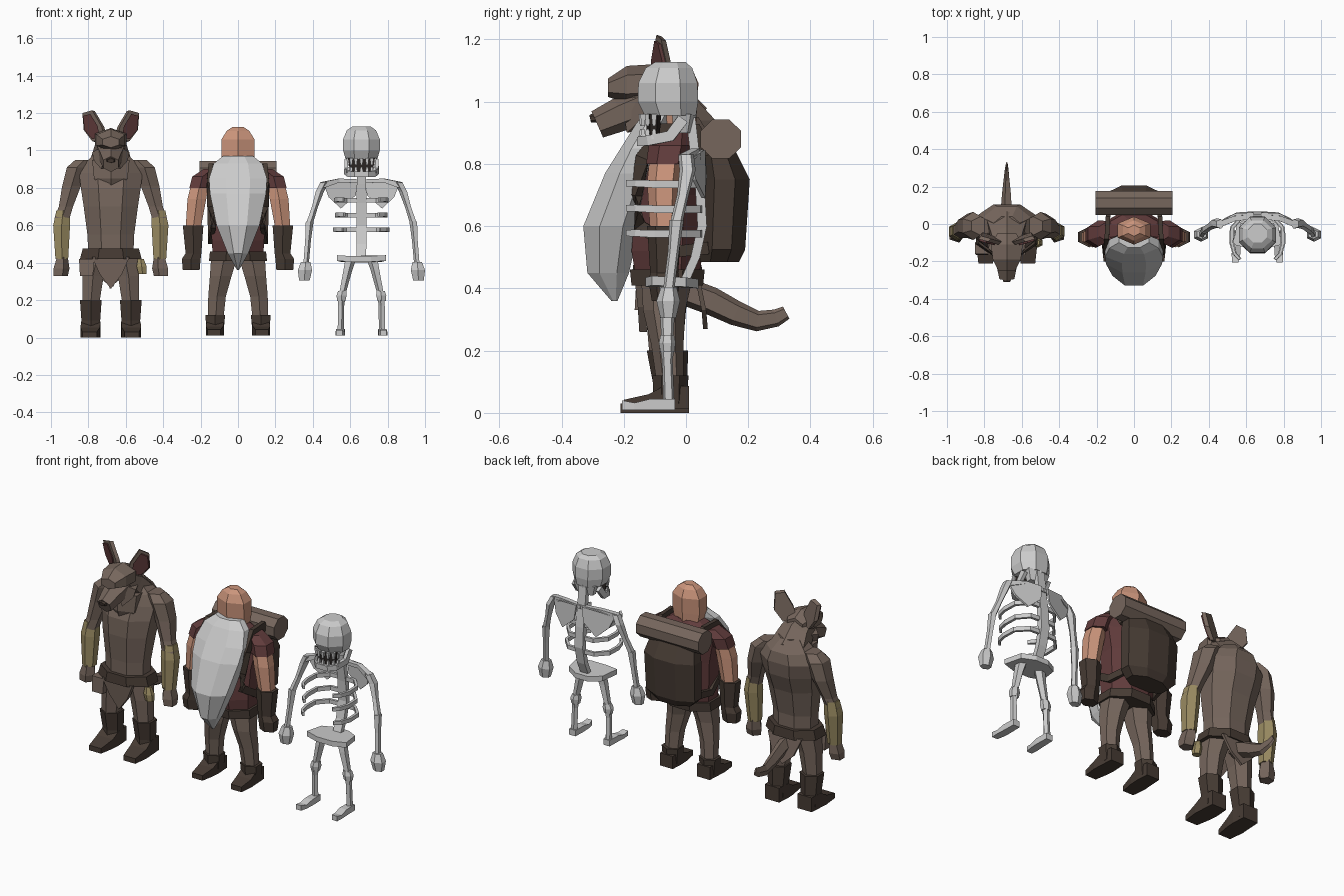
import bpy, bmesh, math
from mathutils import Vector


def material(name, r, g, b):
    m = bpy.data.materials.new(name)
    m.diffuse_color = (r, g, b, 1)
    return m


FUR = material("brown", 0.18, 0.133, 0.108)
DARK = material("dark brown leather", 0.062, 0.044, 0.034)
MAROON = material("maroon", 0.12, 0.045, 0.045)
SKIN = material("skin", 0.60, 0.30, 0.20)
BONE = material("light grey", 0.60, 0.60, 0.60)
WRAP = material("straw wrap", 0.33, 0.265, 0.125)
BLACK = material("mouth black", 0.025, 0.02, 0.018)

RAT, MINER, BONES = -0.68, 0.0, 0.66    # x centre of each figure


def finish(name, mat, cx, bm, mirror):
    if mirror:
        geo = bmesh.ops.duplicate(bm, geom=bm.verts[:] + bm.edges[:] + bm.faces[:])["geom"]
        for v in [g for g in geo if isinstance(g, bmesh.types.BMVert)]:
            v.co.x = -v.co.x
    bmesh.ops.translate(bm, verts=bm.verts, vec=(cx, 0, 0))
    bmesh.ops.recalc_face_normals(bm, faces=bm.faces)
    me = bpy.data.meshes.new(name)
    bm.to_mesh(me)
    bm.free()
    me.materials.append(mat)
    ob = bpy.data.objects.new(name, me)
    bpy.context.collection.objects.link(ob)
    return ob


def sweep(name, mat, cx, rings, n=6, axis="Z", mirror=False):
    """Skin n-sided rings (x, y, z, half width, half depth); axis None follows the path."""
    bm = bmesh.new()
    ang = [2 * math.pi * (i + 0.5) / n for i in range(n)]
    mc = max(abs(math.cos(t)) for t in ang)
    ms = max(abs(math.sin(t)) for t in ang)
    pts = [Vector(r[:3]) for r in rings]
    loops = []
    for i, r in enumerate(rings):
        if axis:
            u, v = {"Z": ((1, 0, 0), (0, 1, 0)), "Y": ((1, 0, 0), (0, 0, 1)),
                    "X": ((0, 1, 0), (0, 0, 1))}[axis]
            u, v = Vector(u), Vector(v)
        else:
            t = (pts[min(i + 1, len(pts) - 1)] - pts[max(i - 1, 0)]).normalized()
            u = t.cross(Vector((0, 0, 1))).normalized()
            v = u.cross(t)
        loops.append([bm.verts.new(pts[i] + u * r[3] * math.cos(a) / mc + v * r[4] * math.sin(a) / ms)
                      for a in ang])
    for p, q in zip(loops, loops[1:]):
        for i in range(n):
            j = (i + 1) % n
            bm.faces.new((p[i], p[j], q[j], q[i]))
    bm.faces.new(loops[0])
    bm.faces.new(loops[-1])
    return finish(name, mat, cx, bm, mirror)


def plate(name, mat, cx, pts, depth, mirror=False):
    """Flat outline thickened along the depth vector."""
    bm = bmesh.new()
    a = [bm.verts.new(p) for p in pts]
    b = [bm.verts.new(Vector(p) + Vector(depth)) for p in pts]
    bm.faces.new(a)
    bm.faces.new(b[::-1])
    for i in range(len(a)):
        j = (i + 1) % len(a)
        bm.faces.new((a[j], a[i], b[i], b[j]))
    return finish(name, mat, cx, bm, mirror)


def foot(name, mat, cx, x, w, h, z0, heel, toe):
    sweep(name, mat, cx, [(x, heel, z0 + h / 2, w * .9, h / 2), (x, heel - .08, z0 + h / 2, w, h / 2),
                          (x + .003, heel - .13, z0 + h * .32, w, h * .32),
                          (x + .006, toe, z0 + .015, w * .75, .015)], 4, "Y", True)


# ---- Rat figure: body, hunched neck and head
sweep("rat_torso", FUR, RAT, [(0, -.06, .43, .12, .09), (0, -.06, .55, .125, .09), (0, -.05, .70, .145, .11),
      (0, -.03, .80, .16, .125), (0, -.01, .88, .17, .115), (0, -.01, .94, .13, .105), (0, -.02, 1.0, .07, .06)], 8)
sweep("rat_neck", FUR, RAT, [(0, .0, .92, .11, .09), (0, -.07, 1.0, .085, .08), (0, -.13, 1.04, .07, .06)], 6, None)
sweep("rat_chest_ruff", FUR, RAT, [(0, -.10, .78, .02, .04), (0, -.10, .85, .09, .06), (0, -.09, .95, .10, .07)], 6)
sweep("rat_head", FUR, RAT, [(0, -.05, 1.04, .05, .05), (0, -.11, 1.06, .085, .06), (0, -.19, 1.055, .075, .06),
      (0, -.25, 1.045, .045, .03)], 6, "Y")
sweep("rat_snout", FUR, RAT, [(0, -.11, 1.0, .075, .06), (0, -.21, .96, .055, .055), (0, -.285, .927, .04, .046)], 6, None)
sweep("rat_nose", DARK, RAT, [(0, -.287, .95, .026, .018), (0, -.308, .945, .018, .012)], 6, None)
plate("rat_cheek_tuft", FUR, RAT, [(.05, -.17, 1.02), (.10, -.13, .99), (.09, -.14, .945), (.05, -.19, .90),
                                   (.04, -.20, .96)], (-.02, .05, .01), True)
plate("rat_ear", FUR, RAT, [(.03, -.11, 1.06), (.05, -.11, 1.13), (.10, -.095, 1.215), (.152, -.08, 1.20),
                            (.145, -.06, 1.11), (.10, -.075, 1.05)], (-.015, .016, -.005), True)
plate("rat_inner_ear", MAROON, RAT, [(.06, -.112, 1.07), (.07, -.113, 1.13), (.11, -.102, 1.195), (.148, -.09, 1.185),
                                     (.142, -.072, 1.11), (.10, -.087, 1.06)], (0, .01, 0), True)

# Rat arms, wraps and hands
sweep("rat_upper_arm", FUR, RAT, [(.14, -.01, .95, .05, .05), (.18, -.01, .91, .055, .075), (.21, -.01, .81, .05, .065),
      (.24, -.03, .70, .038, .045), (.26, -.04, .64, .04, .045)], 6, "Z", True)
sweep("rat_arm_wrap", WRAP, RAT, [(.255, -.035, .68, .036, .044), (.263, -.04, .60, .045, .052),
      (.262, -.05, .42, .034, .04)], 6, "Z", True)
sweep("rat_hand", FUR, RAT, [(.262, -.05, .43, .032, .038), (.268, -.055, .37, .047, .045),
      (.272, -.06, .33, .042, .035)], 5, "Z", True)

# Rat legs, belt, cloth and tail
sweep("rat_trousers", FUR, RAT, [(.07, -.06, .45, .07, .08), (.095, -.065, .33, .057, .065),
      (.107, -.065, .18, .045, .052)], 6, "Z", True)
sweep("rat_boot_shaft", DARK, RAT, [(.107, -.06, .20, .058, .066), (.107, -.05, .09, .05, .055),
      (.107, -.05, .02, .05, .058)], 6, "Z", True)
foot("rat_boot_foot", DARK, RAT, .107, .052, .085, 0, .01, -.21)
sweep("rat_belt", DARK, RAT, [(0, -.06, .42, .165, .115), (0, -.06, .475, .15, .11)], 8)
plate("rat_front_cloth", FUR, RAT, [(-.10, -.165, .43), (.10, -.165, .43), (.06, -.155, .34), (0, -.15, .26),
                                    (-.06, -.155, .34)], (0, .025, 0))
plate("rat_back_cloth", FUR, RAT, [(-.11, .03, .43), (.11, .03, .43), (.07, .05, .33), (0, .055, .27),
                                   (-.07, .05, .33)], (0, .015, 0))
sweep("rat_pouch", FUR, RAT, [(-.13, -.13, .42, .04, .03), (-.13, -.13, .33, .035, .035)], 4)
sweep("rat_flask", WRAP, RAT, [(.16, -.10, .42, .016, .016), (.165, -.10, .38, .027, .027),
                               (.17, -.10, .34, .022, .022)], 6)
sweep("rat_tail", FUR, RAT, [(0, .0, .39, .035, .045), (0, .08, .36, .032, .045), (0, .16, .32, .026, .04),
      (0, .23, .295, .018, .033), (0, .29, .305, .011, .028), (0, .322, .322, .005, .022)], 5, None)

# ---- Bearded miner: head, beard, torso
sweep("miner_head", SKIN, MINER, [(0, -.03, .88, .07, .06), (0, -.035, .97, .088, .07), (0, -.035, 1.06, .088, .075),
      (0, -.035, 1.105, .06, .055), (0, -.035, 1.125, .03, .03)], 6)
sweep("miner_beard", BONE, MINER, [(0, -.08, .97, .08, .045), (0, -.105, .93, .13, .055), (0, -.15, .85, .155, .06),
      (0, -.18, .77, .15, .08), (0, -.24, .60, .115, .09), (0, -.25, .45, .055, .067), (0, -.23, .36, .005, .01)], 8)
sweep("miner_tunic", MAROON, MINER, [(0, -.06, .43, .135, .10), (0, -.06, .52, .14, .115), (0, -.05, .70, .15, .11),
      (0, -.04, .82, .175, .10), (0, -.035, .89, .15, .085), (0, -.035, .93, .075, .06)], 8)
sweep("miner_belt", DARK, MINER, [(0, -.06, .41, .155, .115), (0, -.06, .46, .15, .12)], 8)

# Miner arms and legs
sweep("miner_sleeve", MAROON, MINER, [(.14, -.04, .90, .045, .055), (.19, -.05, .86, .055, .07),
      (.205, -.06, .80, .055, .068)], 6, "Z", True)
sweep("miner_arm", SKIN, MINER, [(.20, -.06, .84, .045, .055), (.22, -.07, .74, .05, .055),
      (.24, -.07, .58, .04, .045)], 6, "Z", True)
sweep("miner_glove", DARK, MINER, [(.24, -.07, .60, .055, .055), (.238, -.07, .45, .042, .045),
      (.25, -.07, .42, .05, .05), (.25, -.07, .36, .045, .04)], 6, "Z", True)
sweep("miner_trousers", FUR, MINER, [(.07, -.06, .45, .072, .085), (.092, -.07, .33, .058, .068),
      (.112, -.06, .22, .047, .052), (.12, -.05, .08, .04, .042)], 6, "Z", True)
sweep("miner_boot_shaft", DARK, MINER, [(.122, -.05, .12, .053, .058), (.122, -.05, .03, .045, .053)], 6, "Z", True)
foot("miner_boot_foot", DARK, MINER, .122, .046, .075, .012, .01, -.2)

# Backpack, bedroll and straps
sweep("backpack", DARK, MINER, [(0, .105, .485, .12, .065), (0, .115, .525, .16, .075), (0, .125, .75, .165, .08),
      (0, .10, .85, .14, .055)], 8)
sweep("bedroll", FUR, MINER, [(-.205, .112, .88, .065, .063), (.205, .112, .88, .065, .063)], 8, "X")
sweep("backpack_strap", DARK, MINER, [(.13, .07, .83, .01, .022), (.14, .03, .91, .012, .022), (.145, -.07, .91, .012, .022),
      (.155, -.14, .82, .012, .022), (.14, -.16, .70, .012, .022), (.13, -.15, .60, .012, .022),
      (.15, -.02, .52, .01, .02), (.13, .07, .53, .01, .02)], 4, None, True)

# ---- Skeleton: skull, jaw and teeth
sweep("skull", BONE, BONES, [(0, -.05, .955, .085, .082), (0, -.058, 1.0, .098, .097), (0, -.058, 1.06, .098, .095),
      (0, -.055, 1.108, .078, .075), (0, -.05, 1.127, .05, .05)], 8)
sweep("skull_base", BONE, BONES, [(0, -.01, .90, .05, .03), (0, -.005, .96, .07, .04)], 6)
sweep("mouth", BLACK, BONES, [(0, -.105, .88, .06, .02), (0, -.105, .96, .072, .025)], 6)
sweep("jaw", BONE, BONES, [(-.08, -.01, .945, .01, .018), (-.083, -.05, .89, .01, .018), (-.065, -.12, .875, .01, .016),
      (-.035, -.148, .872, .01, .015), (.035, -.148, .872, .01, .015), (.065, -.12, .875, .01, .016),
      (.083, -.05, .89, .01, .018), (.08, -.01, .945, .01, .018)], 4, None)
for i in range(7):
    a = (i - 3) * 0.42
    x, y = .074 * math.sin(a), -.085 - .058 * math.cos(a)
    sweep("upper_tooth", BONE, BONES, [(x, y, .96, .010, .009), (x, y, .922, .005, .005)], 4)
    sweep("lower_tooth", BONE, BONES, [(x, y, .88, .010, .009), (x, y, .912, .005, .005)], 4)

# Spine, shoulder blades, ribs and pelvis
sweep("spine", BONE, BONES, [(0, -.01, .41, .025, .015), (0, .03, .50, .026, .015), (0, .052, .60, .027, .015),
      (0, .045, .72, .027, .015), (0, .03, .82, .025, .015), (0, .015, .95, .025, .015)], 4)
plate("shoulder_blade", BONE, BONES, [(.02, .05, .845), (.12, .045, .842), (.20, .0, .815), (.175, .02, .75),
                                      (.11, .05, .69), (.03, .055, .76)], (0, .012, 0), True)
sweep("collar_bone", BONE, BONES, [(.0, .04, .835, .012, .01), (.12, .03, .84, .014, .01),
      (.21, -.005, .815, .016, .016)], 4, None, True)
for z, w in ((.735, .135), (.655, .13), (.575, .14)):
    sweep("rib", BONE, BONES, [(.0, .045, z, .008, .012), (w * .6, .04, z, .008, .012), (w, -.02, z, .008, .012),
          (w * 1.02, -.10, z, .008, .012), (w * .9, -.16, z + .003, .007, .011), (w * .7, -.188, z + .003, .007, .01)],
          4, None, True)
plate("pelvis", BONE, BONES, [(-.13, -.11, .44), (-.05, -.13, .435), (.05, -.13, .435), (.13, -.11, .44),
                              (.11, 0, .435), (.04, .04, .43), (-.04, .04, .43), (-.11, 0, .435)], (0, 0, -.03))

# Skeleton limbs
sweep("bone_upper_arm", BONE, BONES, [(.20, .0, .83, .024, .025), (.225, .005, .78, .024, .026), (.25, -.01, .70, .018, .019),
      (.278, -.03, .615, .02, .02)], 5, "Z", True)
sweep("bone_forearm", BONE, BONES, [(.279, -.03, .62, .023, .023), (.287, -.04, .52, .017, .018),
      (.297, -.055, .40, .016, .018)], 5, "Z", True)
sweep("bone_hand", BONE, BONES, [(.298, -.055, .405, .025, .025), (.302, -.057, .36, .038, .038),
      (.305, -.057, .305, .028, .025)], 6, "Z", True)
sweep("bone_thigh", BONE, BONES, [(.06, -.055, .42, .032, .03), (.075, -.06, .36, .026, .026), (.10, -.06, .25, .02, .02)],
      5, "Z", True)
sweep("bone_knee", BONE, BONES, [(.102, -.06, .25, .022, .022), (.106, -.06, .225, .027, .027),
      (.108, -.06, .195, .022, .022)], 6, "Z", True)
sweep("bone_shin", BONE, BONES, [(.108, -.06, .20, .02, .022), (.11, -.06, .17, .018, .017),
      (.112, -.055, .03, .019, .018)], 5, "Z", True)
foot("bone_foot", BONE, BONES, .112, .023, .035, .01, -.035, -.205)
